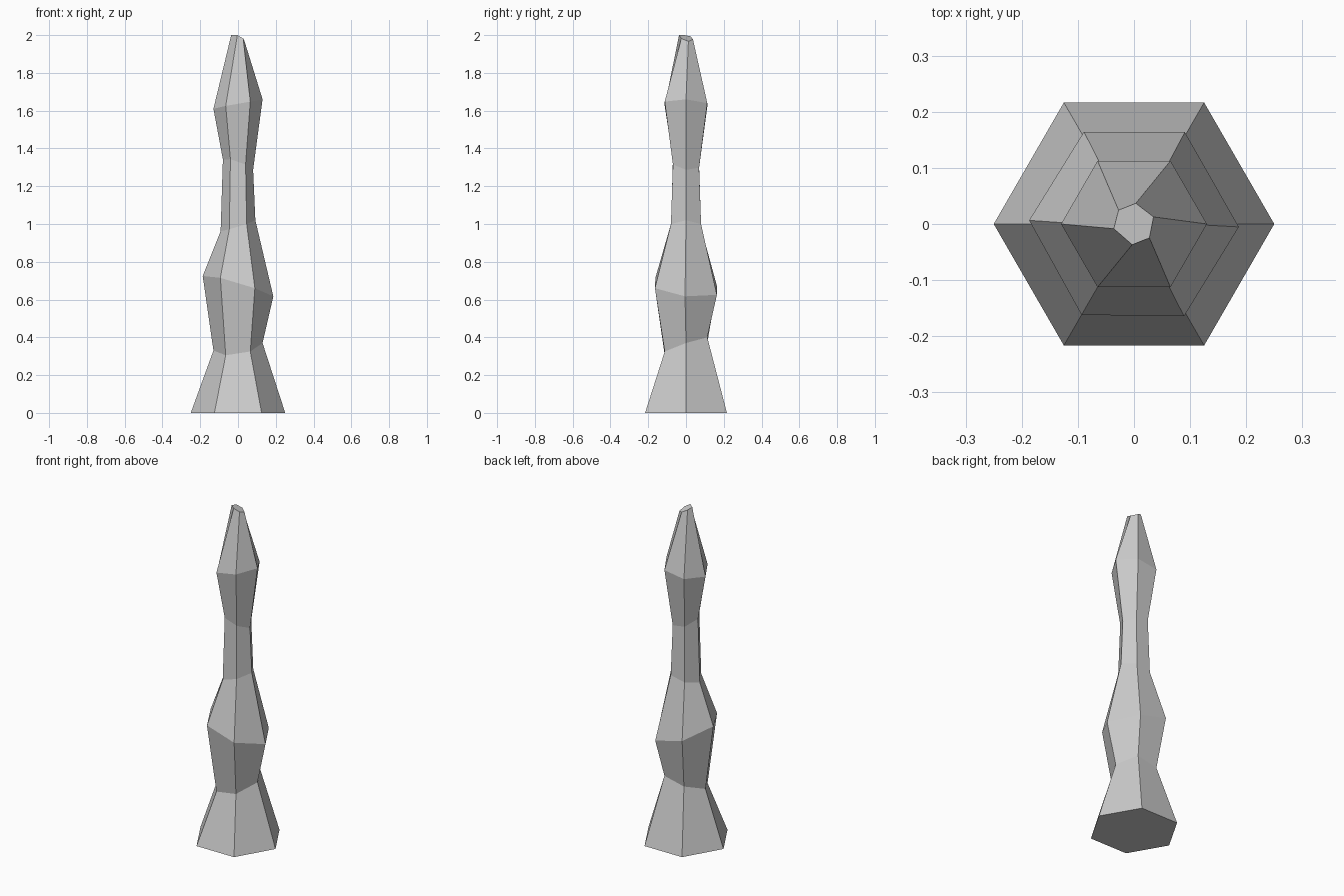
import bpy, bmesh
from math import cos, sin, radians

if "Cube" in bpy.data.objects:
    bpy.data.objects.remove(bpy.data.objects["Cube"])

# Each ring: radius, six corner heights (counter-clockwise from +x), six corner twists in degrees
NONE = (0,) * 6
RINGS = [
    (0.25, (0, 0, 0, 0, 0, 0), NONE),
    (0.13, (0.37, 0.40, 0.37, 0.33, 0.305, 0.325), NONE),
    (0.187, (0.617, 0.625, 0.67, 0.725, 0.715, 0.66), (-1.6, 1, -1.5, -2, 0, -1.5)),
    (0.092, (1.02, 1.0, 0.98, 0.962, 0.972, 1.0), NONE),
    (0.08, (1.287, 1.298, 1.31, 1.342, 1.343, 1.315), NONE),
    (0.13, (1.66, 1.64, 1.62, 1.61, 1.625, 1.648), NONE),
    (0.037, (1.967, 1.977, 1.993, 2.0, 2.0, 1.982), (20, 25, 18, 13, 25, 18)),
]


def loft_rings(name, rings):
    """Skin a stack of closed rings and cap both ends."""
    bm = bmesh.new()
    loops = []
    for r, heights, twists in rings:
        n = len(heights)
        loop = []
        for i, (z, t) in enumerate(zip(heights, twists)):
            a = radians(360 / n * i + t)
            loop.append(bm.verts.new((r * cos(a), r * sin(a), z)))
        loops.append(loop)
    for low, high in zip(loops, loops[1:]):
        for i in range(len(low)):
            j = (i + 1) % len(low)
            bm.faces.new((low[i], low[j], high[j], high[i]))
    bm.faces.new(loops[0][::-1])
    bm.faces.new(loops[-1])
    mesh = bpy.data.meshes.new(name)
    bm.to_mesh(mesh)
    bm.free()
    obj = bpy.data.objects.new(name, mesh)
    bpy.context.collection.objects.link(obj)
    return obj


# Six-sided rock spire with uneven bulges
loft_rings("stone_spire", RINGS)
